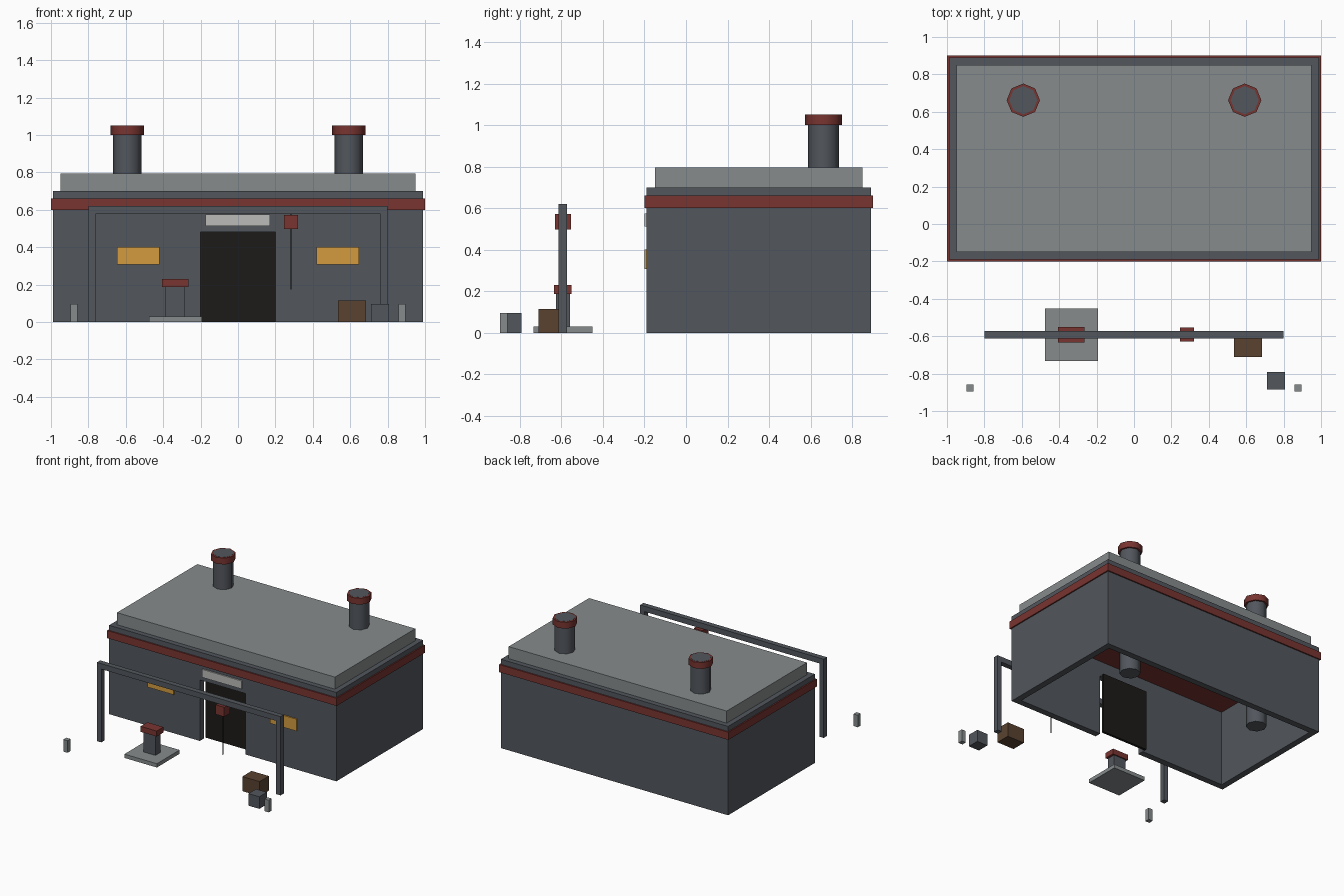
import bpy

if "Cube" in bpy.data.objects:
    bpy.data.objects.remove(bpy.data.objects["Cube"])


def material(name, rgb):
    m = bpy.data.materials.new(name)
    m.diffuse_color = (*rgb, 1)
    m.use_nodes = True
    m.node_tree.nodes["Principled BSDF"].inputs["Base Color"].default_value = m.diffuse_color
    return m


STONE = material("dark_stone", (0.085, 0.095, 0.11))
SLAB = material("light_stone", (0.24, 0.26, 0.265))
RED = material("red_trim", (0.19, 0.035, 0.03))
BLACK = material("black_door", (0.012, 0.011, 0.01))
AMBER = material("amber_glass", (0.65, 0.33, 0.05))
PALE = material("pale_plate", (0.5, 0.5, 0.49))
WOOD = material("brown_wood", (0.1, 0.055, 0.03))


def box(name, x, y, z, mat=None):
    """Box from (min, max) ranges on each axis."""
    lo, hi = zip(x, y, z)
    bpy.ops.mesh.primitive_cube_add(size=1, location=[(a + b) / 2 for a, b in zip(lo, hi)])
    o = bpy.context.object
    o.name = name
    for v in o.data.vertices:
        v.co = [c * (b - a) for c, a, b in zip(v.co, lo, hi)]
    if mat:
        o.data.materials.append(mat)
    return o


def around(c, size):
    return (c - size / 2, c + size / 2)


def cylinder(name, x, y, r, z0, z1, mat):
    bpy.ops.mesh.primitive_cylinder_add(vertices=8, radius=r, depth=z1 - z0,
                                        location=(x, y, (z0 + z1) / 2))
    o = bpy.context.object
    o.name = name
    o.data.materials.append(mat)
    bpy.ops.object.shade_smooth_by_angle(angle=1.0)
    return o


# Hollow walls, open underneath, with a doorway
walls = box("walls", (-0.99, 0.99), (-0.19, 0.89), (0, 0.70), STONE)
cutters = [
    box("room_cutter", (-0.94, 0.94), (-0.14, 0.84), (-0.1, 0.63)),
    box("doorway_cutter", (-0.2, 0.2), (-0.3, -0.1), (-0.1, 0.48)),
]
for c in cutters:
    mod = walls.modifiers.new(c.name, "BOOLEAN")
    mod.operation = "DIFFERENCE"
    mod.solver = "EXACT"
    mod.object = c
    c.hide_render = True
    c.hide_viewport = True

# Roof and trim band
box("trim_band", (-1, 1), (-0.2, 0.9), (0.60, 0.66), RED)
box("roof_slab", (-0.95, 0.95), (-0.15, 0.85), (0.69, 0.795), SLAB)

# Door and the plate above it
box("door", (-0.2, 0.2), (-0.12, -0.10), (0, 0.48), BLACK)
box("door_plate", (-0.175, 0.17), (-0.2, -0.18), (0.512, 0.575), PALE)

# Parts repeated on both sides
for s, side in ((-1, "left"), (1, "right")):
    box(f"window_{side}", around(s * 0.534, 0.228), (-0.2, -0.18), (0.308, 0.402), AMBER)
    cylinder(f"chimney_{side}", s * 0.592, 0.662, 0.075, 0, 1.051, STONE)
    cylinder(f"chimney_cap_{side}", s * 0.592, 0.662, 0.089, 1.0, 1.05, RED)
    box(f"porch_post_{side}", around(s * 0.781, 0.038), (-0.613, -0.572), (0, 0.58), STONE)
    box(f"marker_{side}", around(s * 0.877, 0.037), (-0.896, -0.859), (0, 0.095), SLAB)

# Porch beam with hanging lantern and cord
box("porch_beam", (-0.8, 0.8), (-0.613, -0.572), (0.577, 0.62), STONE)
box("lantern", around(0.283, 0.075), around(-0.592, 0.075), (0.497, 0.572), RED)
box("lantern_cord", around(0.283, 0.006), around(-0.592, 0.006), (0.175, 0.577), BLACK)

# Pedestal
box("pedestal_base", around(-0.335, 0.283), around(-0.592, 0.283), (0, 0.03), SLAB)
box("pedestal_shaft", around(-0.335, 0.105), around(-0.592, 0.066), (0.03, 0.19), STONE)
box("pedestal_cap", around(-0.335, 0.14), around(-0.592, 0.084), (0.187, 0.23), RED)

# Crates
box("wood_crate", (0.535, 0.685), (-0.71, -0.595), (0, 0.115), WOOD)
box("stone_crate", (0.712, 0.806), (-0.886, -0.792), (0, 0.095), STONE)
